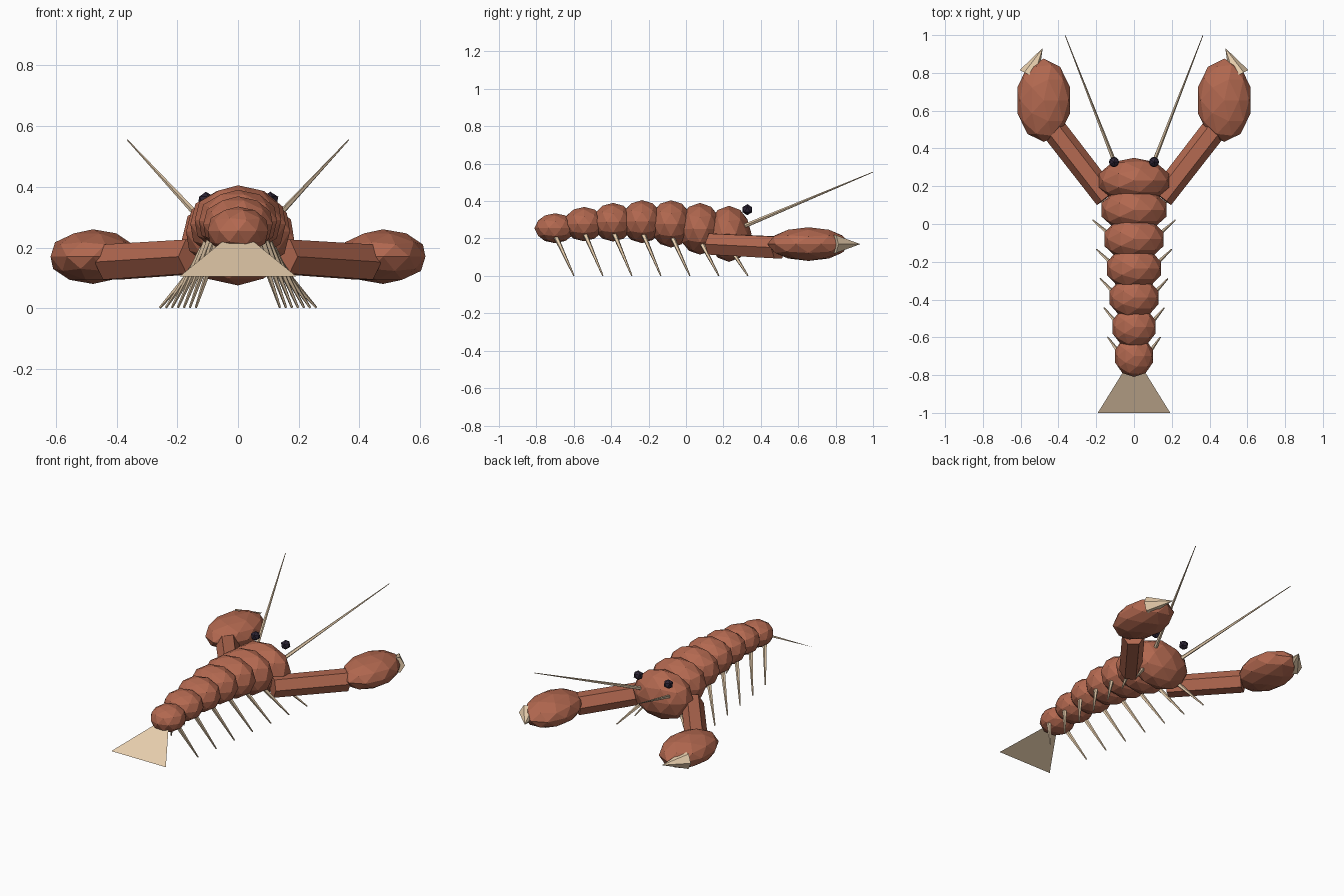
import bpy
from mathutils import Vector

if "Cube" in bpy.data.objects:
    bpy.data.objects.remove(bpy.data.objects["Cube"])


def material(name, rgb):
    m = bpy.data.materials.new(name)
    m.diffuse_color = (*rgb, 1)
    m.use_nodes = True
    m.node_tree.nodes["Principled BSDF"].inputs["Base Color"].default_value = m.diffuse_color
    return m


SHELL = material("shell", (0.45, 0.14, 0.08))
CREAM = material("cream", (0.81, 0.62, 0.42))
DARK = material("dark", (0.025, 0.018, 0.035))


def ball(name, loc, radii, mat, sub=2):
    bpy.ops.mesh.primitive_ico_sphere_add(subdivisions=sub, radius=1, location=loc)
    ob = bpy.context.object
    ob.name, ob.scale = name, radii
    ob.data.materials.append(mat)


def rod(name, a, b, r1, r2, mat, sides=6):
    a, b = Vector(a), Vector(b)
    bpy.ops.mesh.primitive_cone_add(vertices=sides, radius1=r1, radius2=r2,
                                    depth=(b - a).length, location=(a + b) / 2)
    ob = bpy.context.object
    ob.name = name
    # local X up keeps a pair of hexagon corners level
    ob.rotation_euler = (b - a).to_track_quat('Z', 'X').to_euler()
    ob.data.materials.append(mat)


# Body segments from head to tail, each with a pair of legs
heights = [0.225, 0.252, 0.278, 0.29, 0.287, 0.277, 0.255]
for i, z in enumerate(heights):
    t = i / 6
    y = 0.23 - 0.155 * i
    rx, rz = 0.195 - 0.09 * t, 0.15 - 0.07 * t
    ball(f"body_segment_{i + 1}", (0, y, z), (rx, 0.12 - 0.01 * t, rz), SHELL)
    for s, side in ((-1, "left"), (1, "right")):
        rod(f"leg_{side}_{i + 1}", (s * rx * 0.62, y, z - 0.45 * rz),
            (s * rx * 1.32, y + 0.1, 0.002), 0.014, 0.004, CREAM, 5)

# Mirrored arms, claws, pincers, eyes and antennae
for s, side in ((-1, "left"), (1, "right")):
    rod(f"arm_{side}", (s * 0.145, 0.14, 0.17), (s * 0.42, 0.495, 0.152),
        0.065, 0.067, SHELL)
    ball(f"claw_{side}", (s * 0.478, 0.655, 0.17), (0.147, 0.22, 0.09), SHELL)
    rod(f"pincer_{side}", (s * 0.556, 0.79, 0.17), (s * 0.483, 0.932, 0.17),
        0.055, 0, CREAM)
    ball(f"eye_{side}", (s * 0.106, 0.328, 0.354), (0.03, 0.03, 0.03), DARK, 1)
    rod(f"antenna_{side}", (s * 0.085, 0.28, 0.253), (s * 0.365, 0.999, 0.555),
        0.012, 0.002, CREAM, 5)

# Flat tail fan
mesh = bpy.data.meshes.new("tail_fan")
mesh.from_pydata([(0, -0.69, 0.262), (-0.192, -1, 0.105), (0.192, -1, 0.105)],
                 [], [(0, 1, 2)])
mesh.materials.append(CREAM)
bpy.context.collection.objects.link(bpy.data.objects.new("tail_fan", mesh))
